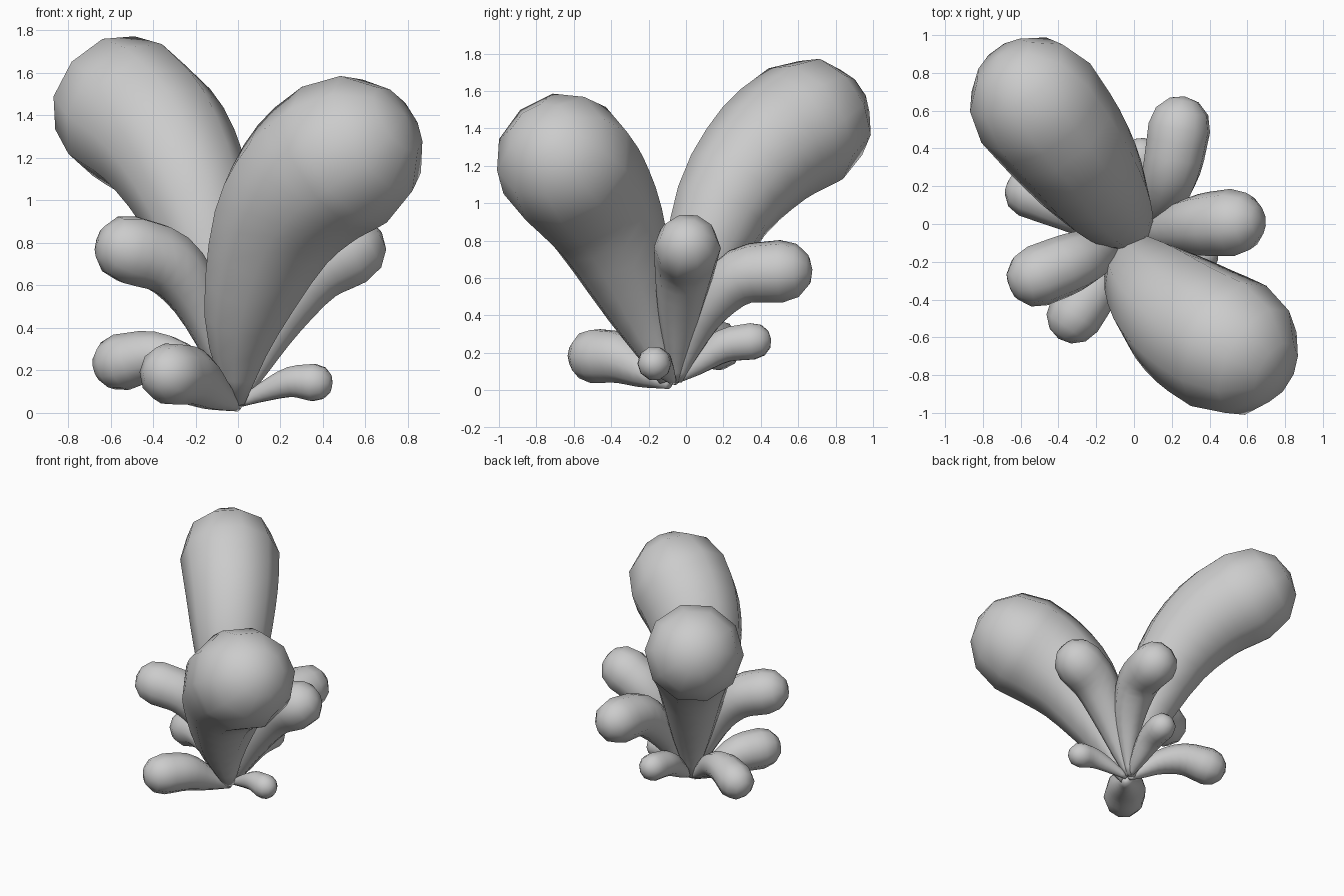
import bpy
import bmesh
import math
from mathutils import Vector

cube = bpy.data.objects.get("Cube")
if cube:
    bpy.data.objects.remove(cube, do_unlink=True)

mat = bpy.data.materials.new("plain grey")
mat.use_nodes = True
grey = (0.6, 0.6, 0.6, 1)
mat.diffuse_color = grey
mat.node_tree.nodes["Principled BSDF"].inputs["Base Color"].default_value = grey

SIDES = 10
STEPS = 3


def spline(a, b, c, d, t):
    """Catmull-Rom value between b and c."""
    return 0.5 * (2 * b + (c - a) * t + (2 * a - 5 * b + 4 * c - d) * t * t
                  + (3 * b - a - 3 * c + d) * t ** 3)


def leaf(name, points):
    """Swollen stalk through (x, y, z, radius) points with a round tip."""
    pts = [Vector(p) for p in points]
    pts = [2 * pts[0] - pts[1]] + pts + [2 * pts[-1] - pts[-2]]
    path = [spline(*pts[i:i + 4], s / STEPS)
            for i in range(len(pts) - 3) for s in range(STEPS)] + [pts[-2]]
    centres = [p.to_3d() for p in path]
    radii = [p.w * 1.02 for p in path]
    tangents = [(centres[min(i + 1, len(path) - 1)] - centres[max(i - 1, 0)]).normalized()
                for i in range(len(path))]
    # Round tip
    head, r, axis = centres[-1], radii[-1], tangents[-1]
    for deg in (32, 62):
        a = math.radians(deg)
        centres.append(head + axis * r * math.sin(a))
        radii.append(r * math.cos(a))
        tangents.append(axis)

    bm = bmesh.new()
    rings = []
    side = tangents[0].cross(Vector((0, 0, 1))).normalized()
    for c, rad, t in zip(centres, radii, tangents):
        side = (side - t * side.dot(t)).normalized()
        other = t.cross(side)
        rings.append([bm.verts.new(c + rad * (side * math.cos(a) + other * math.sin(a)))
                      for a in (math.tau * k / SIDES for k in range(SIDES))])
    for lo, hi in zip(rings, rings[1:]):
        for k in range(SIDES):
            n = (k + 1) % SIDES
            bm.faces.new((lo[k], lo[n], hi[n], hi[k]))
    bm.faces.new(rings[0][::-1])
    pole = bm.verts.new(head + axis * r)
    for k in range(SIDES):
        bm.faces.new((rings[-1][k], rings[-1][(k + 1) % SIDES], pole))
    for f in bm.faces:
        f.smooth = True
    mesh = bpy.data.meshes.new(name)
    bm.to_mesh(mesh)
    bm.free()
    mesh.materials.append(mat)
    bpy.context.collection.objects.link(bpy.data.objects.new(name, mesh))


# Two tall leaves
leaf("tall_back_leaf", [(-.01, -.06, .05, .035), (-.05, 0, .42, .15),
                        (-.19, .19, .96, .265), (-.35, .42, 1.27, .325), (-.52, .64, 1.425, .35)])
leaf("tall_front_leaf", [(-.01, -.1, .05, .045), (.025, -.235, .43, .185),
                         (.17, -.41, .86, .3), (.33, -.545, 1.09, .352), (.5, -.645, 1.215, .37)])

# Three middle leaves
leaf("middle_left_leaf", [(.01, -.05, .05, .02), (.08, -.045, .22, .07),
                          (.19, -.03, .44, .12), (.35, -.005, .66, .16), (.52, .008, .765, .175)])
leaf("middle_back_leaf", [(.01, -.04, .05, .02), (.07, .02, .22, .06),
                          (.14, .12, .44, .115), (.2, .29, .608, .152), (.24, .51, .636, .165)])
leaf("middle_right_leaf", [(-.01, -.07, .05, .02), (-.08, -.09, .25, .065),
                           (-.19, -.145, .53, .12), (-.33, -.205, .705, .155), (-.51, -.275, .768, .162)])

# Four low leaves
leaf("low_right_leaf", [(-.01, -.06, .04, .015), (-.1, -.04, .12, .05),
                        (-.23, .01, .22, .085), (-.39, .09, .27, .113), (-.55, .165, .238, .133)])
leaf("low_front_leaf", [(0, -.09, .03, .025), (-.12, -.22, .1, .09),
                        (-.22, -.35, .17, .135), (-.315, -.485, .183, .146)])
leaf("low_back_leaf", [(0, -.05, .05, .015), (.01, .05, .13, .055),
                       (.02, .2, .235, .09), (.04, .355, .262, .1)])
leaf("low_left_leaf", [(.01, -.07, .045, .018), (.12, -.105, .098, .046),
                       (.25, -.145, .145, .073), (.355, -.17, .143, .09)])
